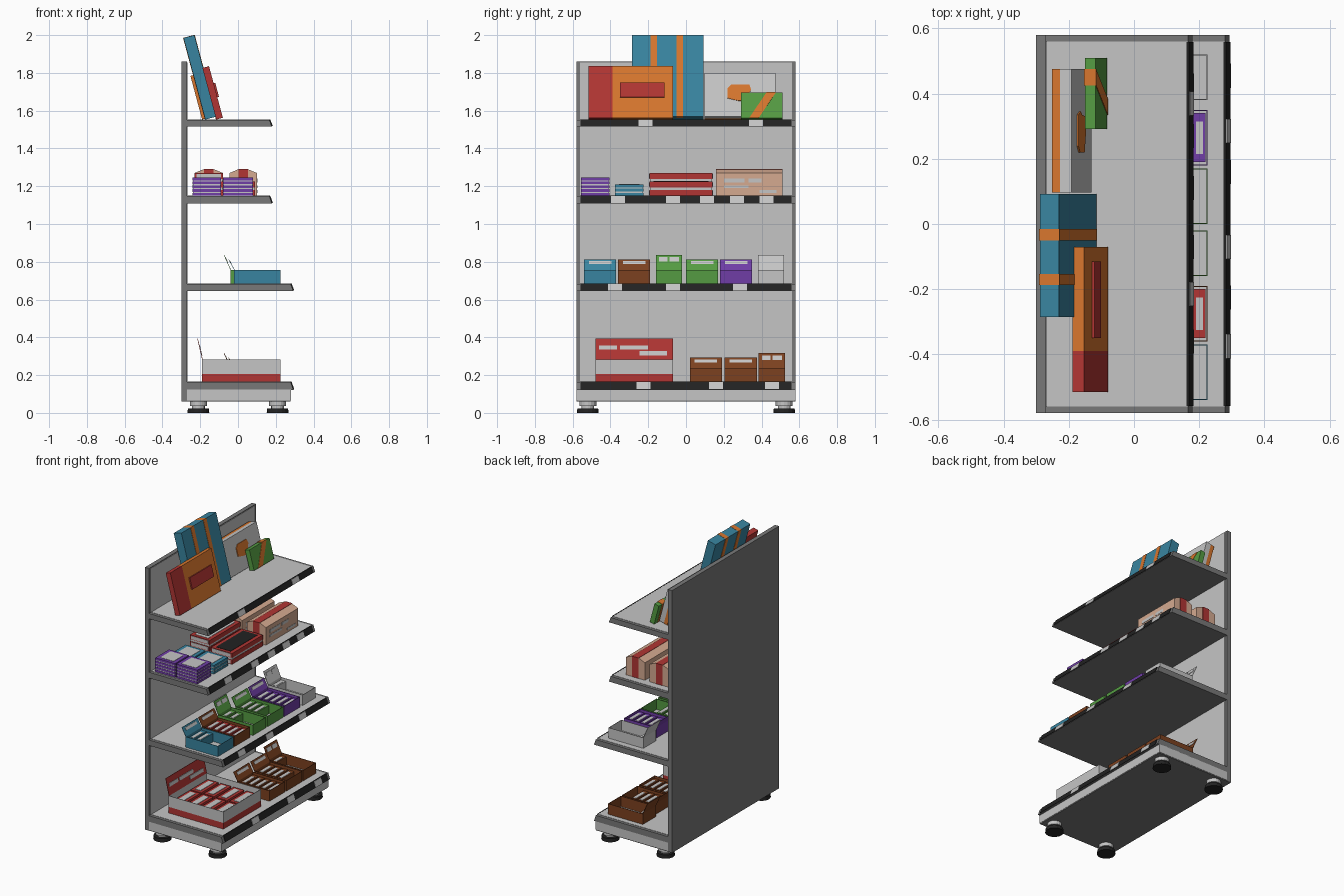
import bpy, bmesh, math
from mathutils import Matrix, Vector

if "Cube" in bpy.data.objects:
    bpy.data.objects.remove(bpy.data.objects["Cube"])

COLOURS = {
    "light_grey": (0.56, 0.56, 0.56), "frame_grey": (0.19, 0.19, 0.19), "black": (0.016, 0.016, 0.016),
    "blue": (0.04, 0.23, 0.35), "orange": (0.68, 0.18, 0.027), "red": (0.44, 0.036, 0.033),
    "green": (0.09, 0.33, 0.055), "purple": (0.16, 0.047, 0.38), "brown": (0.20, 0.052, 0.014),
    "beige": (0.66, 0.40, 0.28)}
MATS = {}
for n, c in COLOURS.items():
    MATS[n] = bpy.data.materials.new(n)
    MATS[n].diffuse_color = (*c, 1)


def box(x0, x1, y0, y1, z0, z1, mat):
    return prism([(x0, z0), (x1, z0), (x1, z1), (x0, z1)], y0, y1, mat)


def prism(profile, a, b, mat, axis="y"):
    """Profile in xz extruded along y, or in yz extruded along x."""
    return (profile, a, b, mat, axis)


def part(name, solids, matrix=Matrix()):
    """One object made from several coloured prisms."""
    bm = bmesh.new()
    names = []
    for profile, a, b, mat, axis in solids:
        if mat not in names:
            names.append(mat)
        ends = [[bm.verts.new((p, t, q) if axis == "y" else (t, p, q)) for p, q in profile] for t in (a, b)]
        n = len(profile)
        faces = [bm.faces.new(ends[0]), bm.faces.new(ends[1][::-1])]
        for i in range(n):
            j = (i + 1) % n
            faces.append(bm.faces.new((ends[0][j], ends[0][i], ends[1][i], ends[1][j])))
        for f in faces:
            f.material_index = names.index(mat)
    bmesh.ops.recalc_face_normals(bm, faces=bm.faces)
    return finish(name, bm, names, matrix)


def finish(name, bm, names, matrix=Matrix()):
    me = bpy.data.meshes.new(name)
    bm.to_mesh(me)
    bm.free()
    for n in names:
        me.materials.append(MATS[n])
    ob = bpy.data.objects.new(name, me)
    ob.matrix_world = matrix
    bpy.context.collection.objects.link(ob)
    return ob


# Back panel with a light inner face
part("back_panel", [box(-0.30, -0.27, -0.58, 0.58, 0.06, 1.86, "frame_grey"),
                    box(-0.27, -0.267, -0.56, 0.56, 0.12, 1.855, "light_grey")])
# Base plinth
part("base", [box(-0.27, 0.28, -0.58, 0.58, 0.066, 0.125, "light_grey"),
              box(-0.27, 0.278, -0.578, 0.578, 0.06, 0.066, "frame_grey")])

# Adjustable feet
for i, (x, y) in enumerate([(-0.21, -0.52), (0.21, -0.52), (-0.21, 0.52), (0.21, 0.52)]):
    bm = bmesh.new()
    for r1, r2, z0, z1, m in [(0.058, 0.055, 0, 0.024, 1), (0.034, 0.034, 0.024, 0.04, 0), (0.045, 0.045, 0.036, 0.062, 0)]:
        r = bmesh.ops.create_cone(bm, cap_ends=True, segments=16, radius1=r1, radius2=r2, depth=z1 - z0,
                                  matrix=Matrix.Translation((x, y, (z0 + z1) / 2)))
        for f in {f for v in r["verts"] for f in v.link_faces}:
            f.material_index = m
    finish(f"foot_{i + 1}", bm, ["light_grey", "black"])

# Shelves with price strips and labels on the slanted front edge
SHELVES = [("bottom", 0.122, 0.163, 0.279, (-0.225, 0.16, 0.455)),
           ("lower", 0.645, 0.683, 0.279, (-0.375, -0.07, 0.285)),
           ("upper", 1.108, 1.148, 0.166, (-0.36, -0.07, 0.11, 0.27, 0.425)),
           ("top", 1.515, 1.551, 0.166, (-0.215, 0.37))]
for name, z0, z1, xe, labels in SHELVES:
    def edge(o, t, a, b):
        # slanted plate on the front edge, from offset o to t, heights a to b
        s = lambda z: xe + 0.014 * (z1 - z) / (z1 - z0)
        return [(s(a) + o, a), (s(a) + t, a), (s(b) + t, b), (s(b) + o, b)]
    solids = [prism([(-0.27, z0), (xe + 0.014, z0), (xe, z1), (-0.27, z1)], -0.58, 0.58, "frame_grey"),
              box(-0.267, xe, -0.56, 0.56, z1, z1 + 0.002, "light_grey"),
              prism(edge(-0.003, 0.004, z0 + 0.003, z1 + 0.003), -0.558, 0.558, "black")]
    solids += [prism(edge(0.003, 0.006, z0 + 0.004, z1 + 0.001), y - 0.037, y + 0.037, "light_grey") for y in labels]
    part(name + "_shelf", solids)


# Open display boxes: thin walls, tilted lid, packs with labels in rows
def display_box(name, y0, y1, z, mat, tall, rows, pack):
    xb, h, t = (-0.04 if tall else -0.02), 0.072, 0.003
    lx, lz = (-0.036, 0.08) if tall else (-0.031, 0.055)
    zt = z + h

    def lid(o, a, b):
        return [(xb + lx * a + o, zt + lz * a), (xb + lx * a + o + t, zt + lz * a),
                (xb + lx * b + o + t, zt + lz * b), (xb + lx * b + o, zt + lz * b)]
    s = [box(0.225 - t, 0.225, y0, y1, z, zt, mat), box(xb, xb + t, y0, y1, z, zt, mat),
         box(xb, 0.225, y0, y0 + t, z, zt, mat), box(xb, 0.225, y1 - t, y1, z, zt, mat),
         prism(lid(0, 0, 1), y0, y1, mat)]
    w = y1 - y0
    for a, b in ([(0.12, 0.45), (0.52, 0.88)] if tall else [(0.15, 0.85)]):
        s.append(prism(lid(0.002, 0.55, 0.85), y0 + w * a, y0 + w * b, "light_grey"))
    for i in range(rows):
        x = xb + 0.008 + i * (0.174 - xb) / 4
        s.append(box(x, x + 0.038, y0 + 0.01, y1 - 0.01, z, z + 0.058, pack))
        s.append(box(x + 0.008, x + 0.030, y0 + 0.035, y1 - 0.035, z + 0.058, z + 0.060, "light_grey"))
    part(name, s)


for args in [("blue_display_box", -0.54, -0.37, 0.685, "blue", False, 2, "blue"),
             ("brown_display_box", -0.36, -0.19, 0.685, "brown", False, 5, "red"),
             ("narrow_green_display_box", -0.16, -0.02, 0.685, "green", True, 2, "green"),
             ("wide_green_display_box", 0.0, 0.17, 0.685, "green", False, 3, "green"),
             ("purple_display_box", 0.18, 0.35, 0.685, "purple", False, 5, "purple"),
             ("grey_display_box", 0.38, 0.52, 0.685, "light_grey", True, 1, "light_grey"),
             ("bottom_brown_box_left", 0.02, 0.19, 0.165, "brown", False, 5, "brown"),
             ("bottom_brown_box_middle", 0.205, 0.375, 0.165, "brown", False, 4, "brown"),
             ("bottom_brown_box_right", 0.385, 0.525, 0.165, "brown", True, 1, "brown")]:
    display_box(*args)

# Large red and grey tray with header card
solids = []
for z0, z1, m in [(0.165, 0.207, "red"), (0.207, 0.283, "light_grey")]:
    solids += [box(0.222, 0.225, -0.48, -0.07, z0, z1, m), box(-0.19, -0.187, -0.48, -0.07, z0, z1, m),
               box(-0.19, 0.225, -0.48, -0.477, z0, z1, m), box(-0.19, 0.225, -0.073, -0.07, z0, z1, m)]
solids.append(prism([(-0.19, 0.283), (-0.187, 0.283), (-0.213, 0.395), (-0.216, 0.395)], -0.48, -0.07, "red"))
for y0, y1, z in [(-0.46, -0.365, 0.335), (-0.35, -0.2, 0.335), (-0.245, -0.1, 0.305)]:
    x = -0.187 - 0.026 * (z - 0.283) / 0.112
    solids.append(prism([(x - 0.001, z), (x + 0.003, z), (x - 0.002, z + 0.022), (x - 0.006, z + 0.022)], y0, y1, "light_grey"))
for i in range(4):
    x = -0.17 + i * 0.098
    for y in (-0.465, -0.27):
        solids.append(box(x, x + 0.08, y, y + 0.185, 0.165, 0.25, "red"))
        solids.append(box(x + 0.02, x + 0.06, y + 0.02, y + 0.165, 0.25, 0.253, "light_grey"))
part("large_red_tray", solids)


# Stacks of flat packs on the upper shelf
def stack(name, x0, x1, y0, y1, layers, step, mat, top="light_grey", ends=False):
    s = []
    for i in range(layers):
        z = 1.15 + i * step
        s.append(box(x0, x1, y0, y1, z, z + step * 0.7, mat))
        if i < layers - 1:
            s.append(box(x0 + 0.002, x1 - 0.002, y0 + 0.002, y1 - 0.002, z + step * 0.7, z + step, "light_grey"))
        if ends:
            for y in (y0, y1):
                s.append(box(x0 + 0.01, x1 - 0.01, y - 0.002, y + 0.002, z + 0.004, z + step * 0.6, "light_grey"))
    z += step * 0.7
    s.append(box(x0 + 0.025, x1 - 0.025, y0 + 0.02, y1 - 0.02, z, z + 0.002, top))
    part(name, s)


for side, x0, x1, n in [("back", -0.24, -0.09, 3), ("front", -0.08, 0.08, 2)]:
    stack(side + "_purple_stack", x0, x1, -0.555, -0.405, 5, 0.0203, "purple")
    stack(side + "_blue_stack", x0, x1, -0.375, -0.225, 3, 0.022, "blue")
    stack(side + "_red_stack", x0 + 0.01, x1 + 0.01, -0.193, 0.14, n, 0.044, "red",
          "black" if n == 2 else "light_grey", True)

# Cardboard cartons with bevelled tops and a red band
for name, x0, x1 in [("back_carton", -0.23, -0.08), ("front_carton", -0.045, 0.10)]:
    m = (x0 + x1) / 2
    s = [prism([(x0, 1.15), (x1, 1.15), (x1, 1.27), (x1 - 0.045, 1.289), (x0 + 0.045, 1.289), (x0, 1.27)], 0.16, 0.51, "beige"),
         box(m - 0.025, m + 0.025, 0.158, 0.512, 1.15, 1.291, "red")]
    for y0, y1, z0, z1 in [(0.20, 0.31, 1.22, 1.24), (0.33, 0.40, 1.22, 1.24), (0.20, 0.33, 1.19, 1.205), (0.39, 0.48, 1.165, 1.18)]:
        s.append(box(x1 - 0.001, x1 + 0.002, y0, y1, z0, z1, "light_grey"))
    part(name, s)


# Boxes leaning back on the top shelf
def lean(x):
    return Matrix.Translation((x, 0, 1.553)) @ Matrix.Rotation(math.radians(-15), 4, "Y")


e = 0.002
part("tall_blue_box", [box(0, 0.06, -0.285, 0.092, 0, 0.447, "blue")] +
     [box(-e, 0.06 + e, y, y + 0.034, 0, 0.447 + e / 2, "orange") for y in (-0.187, -0.05)], lean(-0.173))
part("orange_red_box", [box(0, 0.036, -0.39, -0.07, 0, 0.283, "orange"),
                        box(0, 0.036, -0.515, -0.39, 0, 0.283, "red"),
                        box(0.036, 0.045, -0.35, -0.115, 0.112, 0.19, "red")], lean(-0.115))
blob = [(0.22, 0.10), (0.28, 0.085), (0.33, 0.09), (0.335, 0.13), (0.345, 0.145), (0.335, 0.175), (0.24, 0.175), (0.22, 0.155)]
part("grey_orange_box", [box(0, 0.026, 0.097, 0.475, 0, 0.239, "orange"),
                         box(0.026, 0.062, 0.097, 0.475, 0, 0.239, "light_grey"),
                         prism(blob, 0.06, 0.067, "orange", "x")], lean(-0.19))
stripe = [(0.335, 0), (0.385, 0), (0.475, 0.138), (0.425, 0.138)]
part("small_green_box", [box(0, 0.034, 0.292, 0.51, 0, 0.138, "green"),
                         prism(stripe, 0.03, 0.036, "orange", "x"),
                         box(-e, 0.036, 0.425, 0.475, 0.136, 0.14, "orange"),
                         box(-e, 0.001, 0.425, 0.475, 0, 0.138, "orange")], lean(-0.115))

for m in bpy.data.materials:
    if m.users and not m.is_grease_pencil:
        m.use_nodes = True
        m.node_tree.nodes["Principled BSDF"].inputs["Base Color"].default_value = m.diffuse_color
